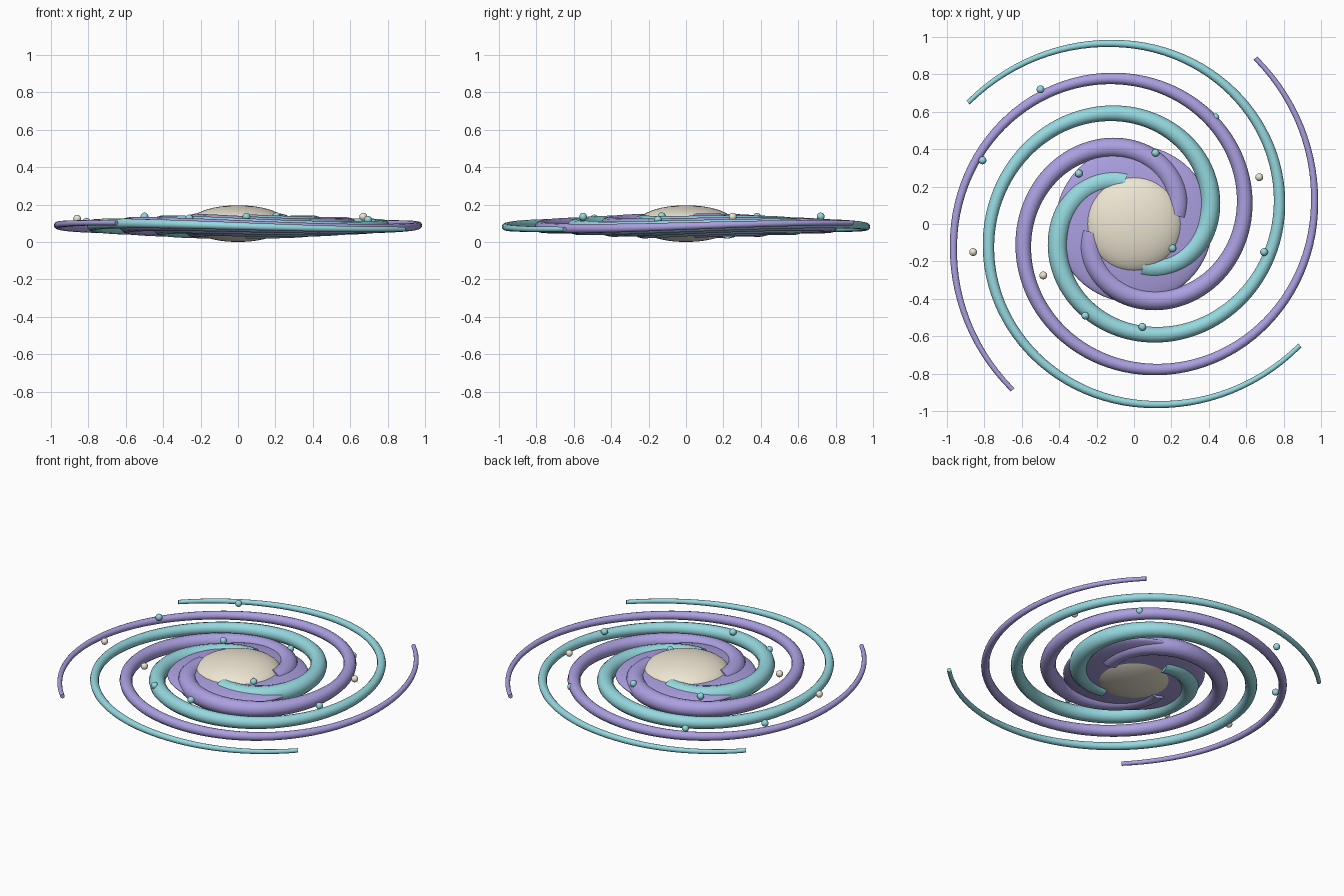
import bpy
from math import sin, cos, radians, pi

if "Cube" in bpy.data.objects:
    bpy.data.objects.remove(bpy.data.objects["Cube"])

MID = 0.085          # height of the galactic plane


def material(name, rgb):
    m = bpy.data.materials.new(name)
    m.diffuse_color = (*rgb, 1)
    m.use_nodes = True
    m.node_tree.nodes["Principled BSDF"].inputs["Base Color"].default_value = m.diffuse_color
    return m


violet = material("violet", (0.41, 0.35, 0.75))
teal = material("teal", (0.30, 0.69, 0.74))
cream = material("cream", (0.85, 0.79, 0.65))


def ball(name, loc, scale, mat, seg=48, rings=24):
    bpy.ops.mesh.primitive_uv_sphere_add(segments=seg, ring_count=rings, radius=1, location=loc)
    o = bpy.context.object
    o.name = name
    o.scale = scale
    o.data.materials.append(mat)
    bpy.ops.object.shade_smooth()
    return o


def spiral_arm(name, end_deg, mat):
    """Tapering tube on an opening spiral, gently warped like a saddle."""
    n, sweep = 120, 402
    cu = bpy.data.curves.new(name, "CURVE")
    cu.dimensions = "3D"
    cu.bevel_depth = 1.0
    cu.bevel_resolution = 4
    cu.use_fill_caps = True
    sp = cu.splines.new("POLY")
    sp.points.add(n)
    for i, p in enumerate(sp.points):
        t = i / n
        a = radians(end_deg - sweep * (1 - t))
        r = 0.227 + 0.844 * t + 0.028 * max(0, (t - 0.88) / 0.12) ** 1.5
        p.co = (r * cos(a), r * sin(a), MID + 0.016 * r * sin(2 * a), 1)
        p.radius = 0.065 - 0.052 * t
    sp.use_smooth = True
    o = bpy.data.objects.new(name, cu)
    bpy.context.collection.objects.link(o)
    bpy.ops.object.select_all(action="DESELECT")
    o.select_set(True)
    bpy.context.view_layer.objects.active = o
    bpy.ops.object.convert(target="MESH")
    o = bpy.context.object
    o.name = name
    o.data.materials.append(mat)
    bpy.ops.object.shade_smooth_by_angle(angle=radians(40))


# Central bulge and inner disc
ball("central_bulge", (0, 0, 0.098), (0.262, 0.262, 0.098), cream)
ball("inner_disc", (0, 0, MID), (0.42, 0.42, 0.055), violet, 64, 24)

# Four spiral arms, alternating colours
for k in range(4):
    spiral_arm(f"spiral_arm_{k + 1}", 53.8 + 90 * k, (violet, teal)[k % 2])

# Scattered star clusters
teal_stars = [(-0.50, 0.72, 0.136), (0.435, 0.57, 0.10), (-0.81, 0.34, 0.108),
              (-0.295, 0.27, 0.12), (0.115, 0.38, 0.134), (0.205, -0.13, 0.137),
              (0.695, -0.15, 0.118), (-0.26, -0.49, 0.125), (0.045, -0.55, 0.135)]
cream_stars = [(0.67, 0.25, 0.135), (-0.86, -0.15, 0.124), (-0.485, -0.275, 0.109)]
for label, stars, mat in (("teal_star", teal_stars, teal), ("cream_star", cream_stars, cream)):
    for i, loc in enumerate(stars):
        ball(f"{label}_{i + 1}", loc, (0.021,) * 3, mat, 16, 10)
